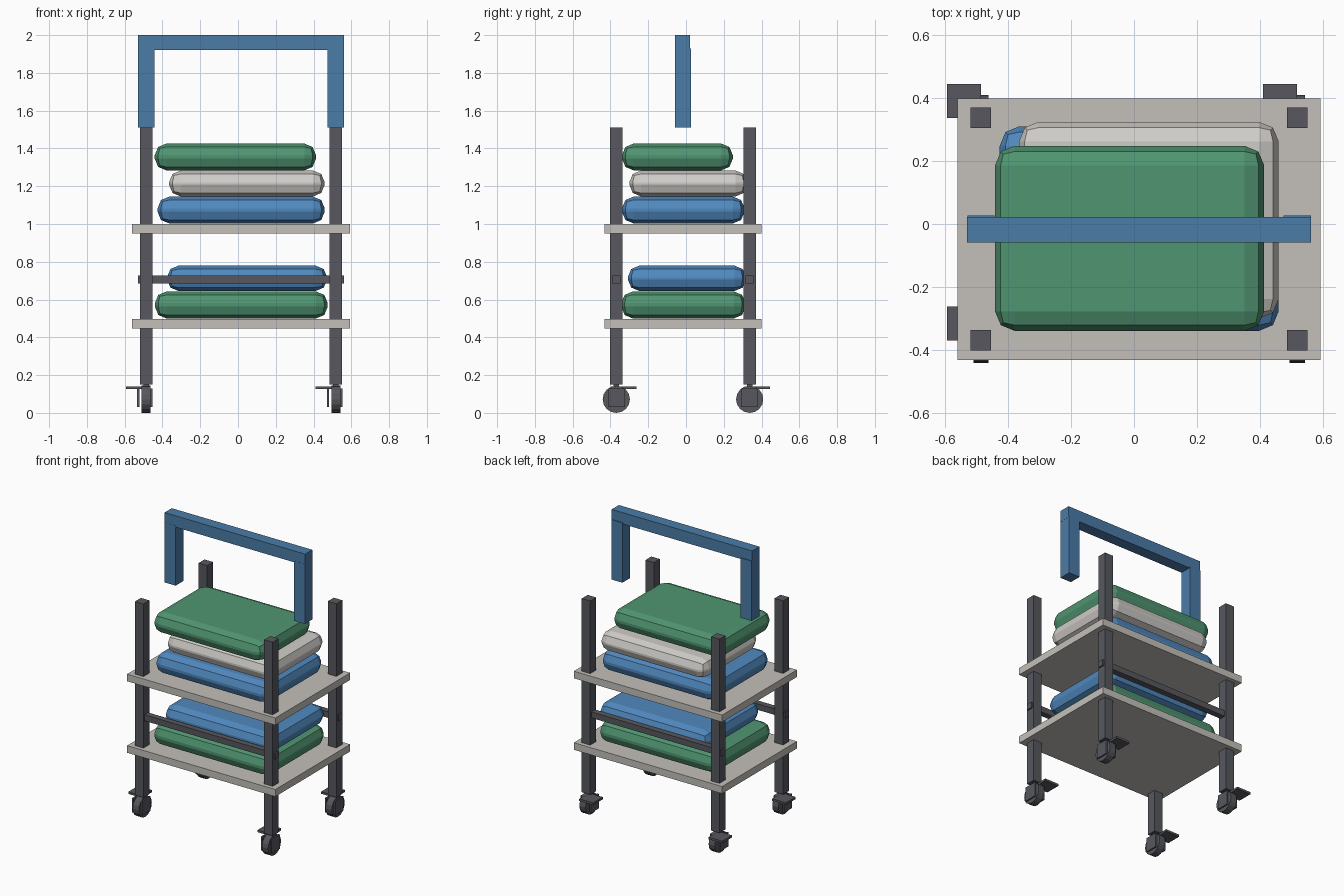
import bpy
import math

cube = bpy.data.objects.get("Cube")
if cube:
    bpy.data.objects.remove(cube, do_unlink=True)


def material(name, rgb):
    mat = bpy.data.materials.new(name)
    mat.use_nodes = True
    mat.diffuse_color = (*rgb, 1)
    mat.node_tree.nodes["Principled BSDF"].inputs["Base Color"].default_value = (*rgb, 1)
    return mat


STEEL = material("dark steel", (0.095, 0.097, 0.112))
SHELF = material("warm grey", (0.55, 0.53, 0.49))
HANDLE = material("handle blue", (0.068, 0.2, 0.39))
BLUE = material("cloth blue", (0.08, 0.25, 0.52))
GREEN = material("cloth green", (0.08, 0.3, 0.165))
WHITE = material("cloth white", (0.63, 0.61, 0.58))


def box(name, x, y, z, mat, bevel=0):
    """Box from (min, max) ranges on each axis."""
    spans = (x, y, z)
    bpy.ops.mesh.primitive_cube_add(size=1, location=[(a + b) / 2 for a, b in spans])
    obj = bpy.context.object
    obj.name = name
    obj.scale = [b - a for a, b in spans]
    bpy.ops.object.transform_apply(location=False, rotation=False, scale=True)
    obj.data.materials.append(mat)
    if bevel:
        mod = obj.modifiers.new("rounding", "BEVEL")
        mod.width = bevel
        mod.segments = 2
    return obj


def around(centre, half):
    return (centre - half, centre + half)


CX, CY = 0.016, -0.016
LEG_X, LEG_Y = 0.502, 0.353

# Corner posts, each on a braked caster
for sx, side in ((-1, "right"), (1, "left")):
    for sy, end in ((-1, "front"), (1, "back")):
        x, y = CX + sx * LEG_X, CY + sy * LEG_Y
        tag = f"{end}_{side}"
        box(f"post_{tag}", around(x, 0.033), around(y, 0.033), (0.15, 1.51), STEEL)
        box(f"caster_stem_{tag}", around(x, 0.015), around(y, 0.015), (0.1, 0.152), STEEL)
        bpy.ops.mesh.primitive_cylinder_add(vertices=16, radius=0.072, depth=0.048,
                                            location=(x, y, 0.072),
                                            rotation=(0, math.pi / 2, 0))
        wheel = bpy.context.object
        wheel.name = f"wheel_{tag}"
        wheel.data.materials.append(STEEL)
        box(f"fork_inner_{tag}", around(x + 0.028, 0.006), around(y, 0.045), (0.03, 0.13), STEEL)
        box(f"fork_outer_{tag}", around(x - 0.042, 0.006), around(y, 0.045), (0.03, 0.13), STEEL)
        box(f"brake_pedal_{tag}", (x - 0.108, x), (y, y + 0.108), (0.126, 0.141), STEEL)

# Shelves
for name, top in (("lower_shelf", 0.498), ("upper_shelf", 1.0)):
    box(name, around(CX, 0.576), around(CY, 0.415), (top - 0.05, top), SHELF)

# Long side rails
for sy, end in ((-1, "front"), (1, "back")):
    box(f"rail_{end}", around(CX, 0.545), around(CY + sy * LEG_Y, 0.021), (0.685, 0.727), STEEL)

# Push handle
box("handle_bar", around(CX, 0.546), around(-0.018, 0.04), (1.92, 2.0), HANDLE)
for sx, side in ((-1, "right"), (1, "left")):
    box(f"handle_leg_{side}", around(CX + LEG_X * sx, 0.043), around(-0.016, 0.043),
        (1.51, 1.93), HANDLE)

# Folded linen stacks
box("lower_green_linen", (-0.44, 0.475), (-0.343, 0.315), (0.5, 0.643), GREEN, 0.062)
box("lower_blue_linen", (-0.376, 0.472), (-0.308, 0.318), (0.645, 0.78), BLUE, 0.062)
box("upper_blue_linen", (-0.426, 0.459), (-0.339, 0.31), (1.003, 1.145), BLUE, 0.062)
box("upper_white_linen", (-0.365, 0.459), (-0.3, 0.324), (1.146, 1.283), WHITE, 0.062)
box("upper_green_linen", (-0.441, 0.413), (-0.339, 0.248), (1.284, 1.426), GREEN, 0.062)
